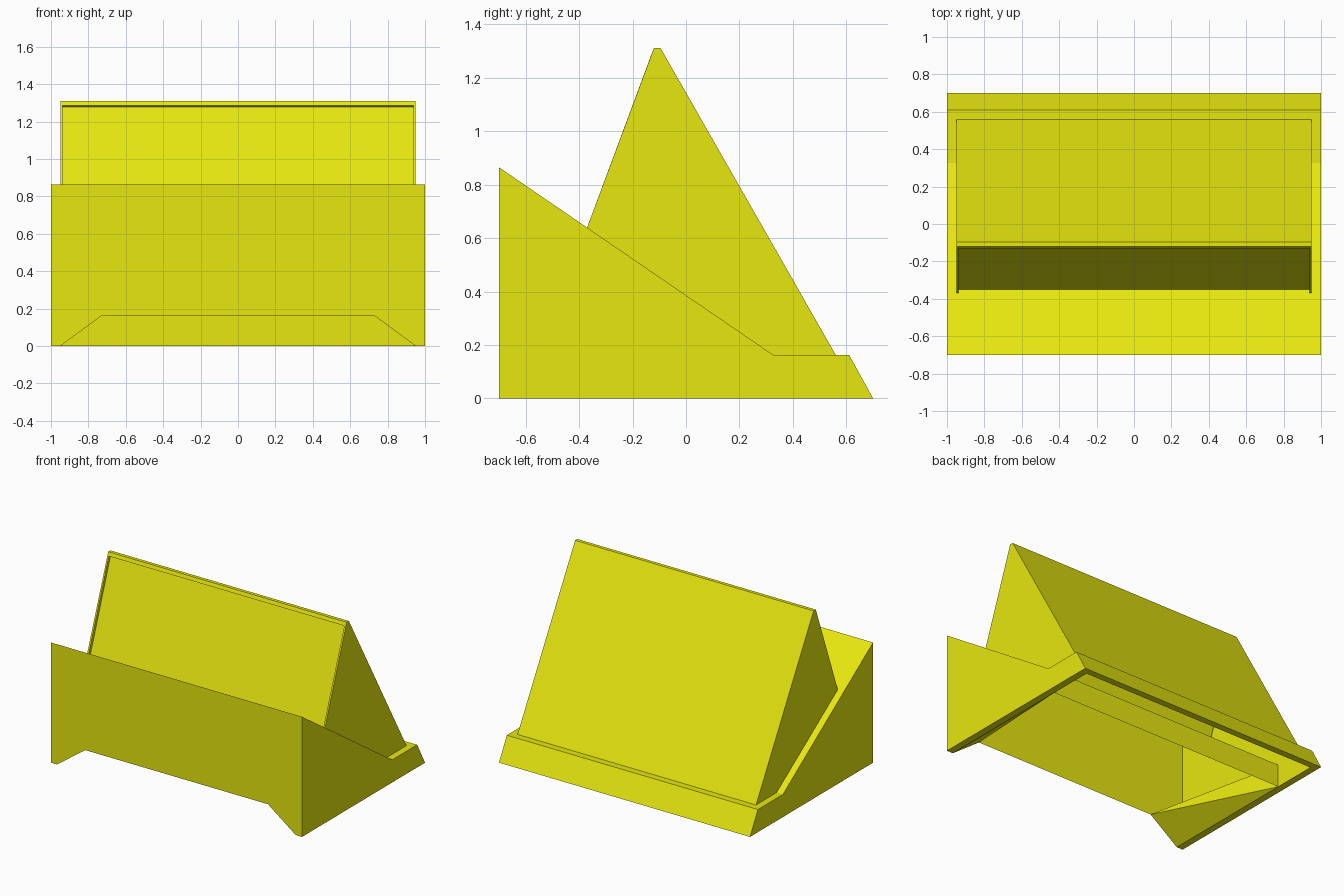
import bpy

cube = bpy.data.objects.get("Cube")
if cube:
    bpy.data.objects.remove(cube)

yellow = bpy.data.materials.new("yellow")
yellow.use_nodes = True
yellow.diffuse_color = (0.8, 0.8, 0.005, 1)
yellow.node_tree.nodes["Principled BSDF"].inputs["Base Color"].default_value = yellow.diffuse_color


def build(name, polygons):
    """Make one flat-shaded sheet object from a list of polygons."""
    verts, faces, index = [], [], {}
    for poly in polygons:
        face = []
        for p in poly:
            if p not in index:
                index[p] = len(verts)
                verts.append(p)
            face.append(index[p])
        faces.append(face)
    mesh = bpy.data.meshes.new(name)
    mesh.from_pydata(verts, [], faces)
    mesh.materials.append(yellow)
    mesh.update()
    obj = bpy.data.objects.new(name, mesh)
    bpy.context.collection.objects.link(obj)
    return obj


def side(x, profile):
    """Flat outline in the plane x, facing away from the centre."""
    pts = [(x, y, z) for y, z in profile]
    return pts if x > 0 else pts[::-1]


def span(w, a, b):
    """Rectangle running across the width between profile points a and b."""
    return [(-w, *a), (w, *a), (w, *b), (-w, *b)]


def strip(s, inner, outer, a, b):
    """Narrow rectangle along one side, mirrored by s."""
    pts = [(s * inner, *a), (s * outer, *a), (s * outer, *b), (s * inner, *b)]
    return pts if s > 0 else pts[::-1]


W, IN, LIP = 1.0, 0.95, 0.938
# profile points as (y, z)
front_low, front_top = (-0.7, 0), (-0.7, 0.865)
step, ledge, back_low = (0.326, 0.163), (0.61, 0.163), (0.7, 0)
step_low = (0.326, 0)
hood_foot, slot_low = (0.56, 0.163), (0.652, 0)
hood_front, hood_peak, hood_ridge = (-0.37, 0.639), (-0.12, 1.31), (-0.095, 1.31)
lip_top = (-0.13, 1.285)
panel_low, panel_top = (-0.35, 0.626), (-0.111, 1.278)

# base: front with a low trapezoid opening, sloping top, ledge and rim
opening = [(W, 0), (W, 0.865), (-W, 0.865), (-W, 0),
           (-IN, 0), (-0.728, 0.163), (0.728, 0.163), (IN, 0)]
base = [[(x, -0.7, z) for x, z in opening],
        span(W, front_top, step),
        span(IN, hood_foot, ledge),
        span(W, ledge, back_low),
        span(IN, back_low, slot_low)]
for s in (1, -1):
    base.append(side(s * W, [front_low, back_low, ledge, step, front_top]))
    base.append(strip(s, IN, W, step, ledge))
    base.append(strip(s, IN, W, back_low, front_low))
build("base", base)

# underside lining: cross wall, slot walls and twisted cheeks by the opening
lining = [span(IN, step, step_low), span(IN, slot_low, hood_foot)]
for s in (1, -1):
    lining.append(side(s * IN, [step_low, step, hood_foot, slot_low]))
    corner, low = (s * 0.728, -0.7, 0.163), (s * IN, -0.7, 0)
    back, back_up = (s * IN, *step_low), (s * IN, *step)
    lining += [[corner, low, back], [corner, back, back_up]]
build("underside_lining", lining)

# hood: triangular shell with a thin frame around its front
hood = [span(IN, hood_foot, hood_ridge)[::-1],
        span(IN, hood_peak, hood_ridge),
        span(LIP, lip_top, panel_top)[::-1]]
hood.append([(-IN, *hood_peak), (-LIP, *lip_top), (LIP, *lip_top), (IN, *hood_peak)])
for s in (1, -1):
    hood.append(side(s * IN, [hood_front, step, hood_foot, hood_ridge, hood_peak]))
    frame = [(s * LIP, *hood_front), (s * IN, *hood_front),
             (s * IN, *hood_peak), (s * LIP, *lip_top)]
    hood.append(frame if s > 0 else frame[::-1])
    hood.append(side(s * LIP, [hood_front, lip_top, panel_top, panel_low]))
build("hood", hood)

# recessed panel in the hood front
build("front_panel", [span(LIP, panel_low, panel_top)])
